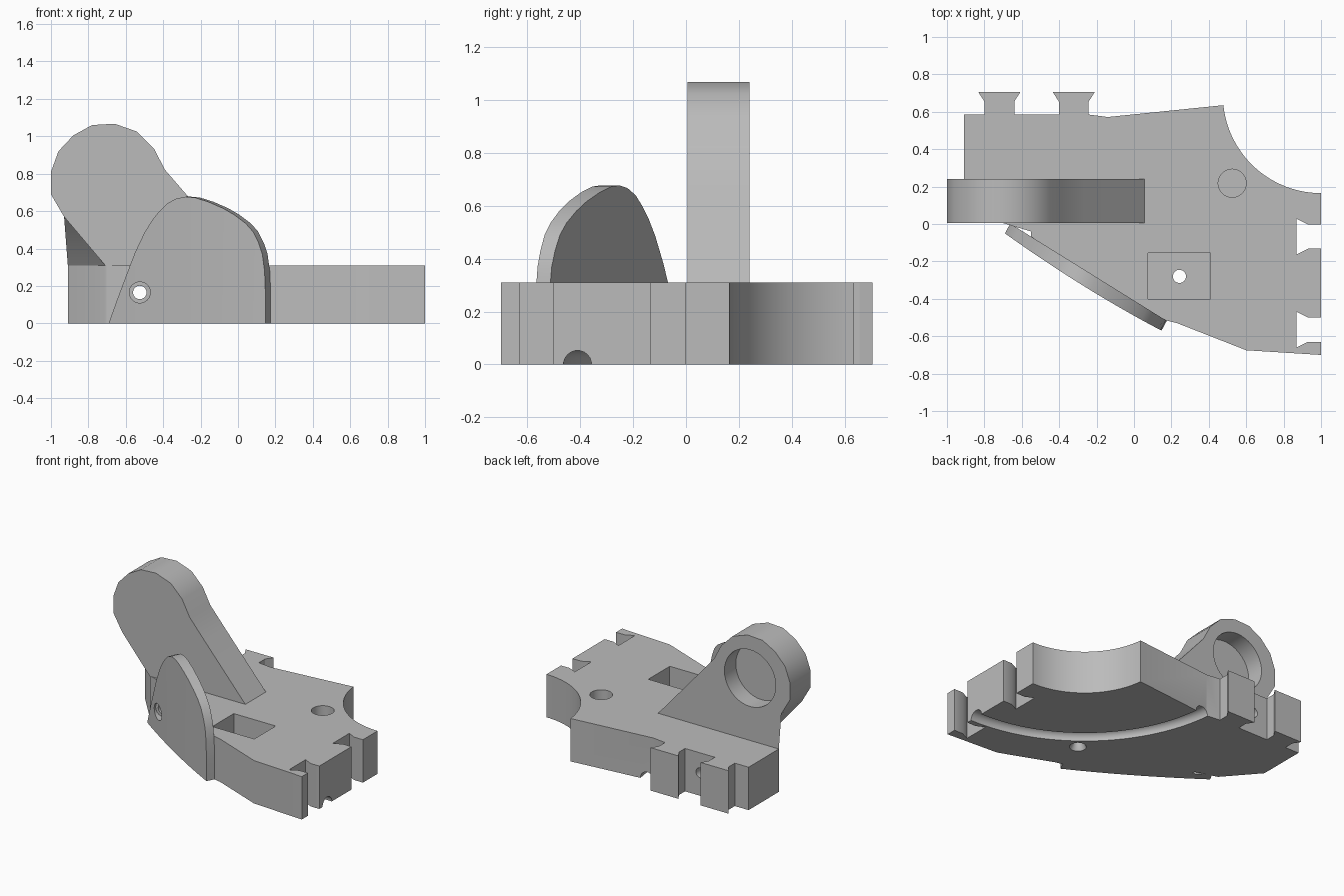
import bpy, bmesh, math
from mathutils import Matrix, Vector

if "Cube" in bpy.data.objects:
    bpy.data.objects.remove(bpy.data.objects["Cube"])

grey = bpy.data.materials.new("plain grey")
grey.use_nodes = True
colour = (0.5, 0.5, 0.5, 1)
grey.diffuse_color = colour
grey.node_tree.nodes["Principled BSDF"].inputs["Base Color"].default_value = colour


def finish(name, bm):
    bmesh.ops.recalc_face_normals(bm, faces=bm.faces)
    mesh = bpy.data.meshes.new(name)
    bm.to_mesh(mesh)
    bm.free()
    mesh.materials.append(grey)
    obj = bpy.data.objects.new(name, mesh)
    bpy.context.collection.objects.link(obj)
    return obj


def loft(name, first, second):
    """Solid between two matching loops of points."""
    bm = bmesh.new()
    a = [bm.verts.new(p) for p in first]
    b = [bm.verts.new(p) for p in second]
    bm.faces.new(a)
    bm.faces.new(b)
    for i in range(len(a)):
        j = (i + 1) % len(a)
        bm.faces.new((a[i], a[j], b[j], b[i]))
    return finish(name, bm)


def prism(name, outline, low, high):
    return loft(name, [(x, y, low) for x, y in outline], [(x, y, high) for x, y in outline])


def rod(name, start, end, radius, end_radius=None):
    start, end = Vector(start), Vector(end)
    axis = end - start
    turn = axis.to_track_quat('Z', 'Y').to_matrix().to_4x4()
    bm = bmesh.new()
    bmesh.ops.create_cone(bm, cap_ends=True, segments=40, radius1=radius,
                          radius2=end_radius or radius, depth=axis.length,
                          matrix=Matrix.Translation((start + end) / 2) @ turn)
    return finish(name, bm)


def select(obj):
    bpy.ops.object.select_all(action='DESELECT')
    obj.select_set(True)
    bpy.context.view_layer.objects.active = obj


def cut(obj, cutters):
    for cutter in cutters:
        cutter.hide_render = True
        mod = obj.modifiers.new("cut", 'BOOLEAN')
        mod.operation = 'DIFFERENCE'
        mod.solver = 'EXACT'
        mod.object = cutter
        select(obj)
        bpy.ops.object.modifier_apply(modifier=mod.name)
        bpy.data.objects.remove(cutter)


THICK = 0.31
CENTRE = Vector((1.0, 0.69))


def arc(radius, start, end, steps):
    return [(CENTRE.x + radius * math.cos(math.radians(start + (end - start) * i / steps)),
             CENTRE.y + radius * math.sin(math.radians(start + (end - start) * i / steps)))
            for i in range(steps + 1)]


# Base plate outline with dovetail tongues behind and dovetail slots at the side
def tongue(x):
    return [(x - .08, .585), (x - .08, .655), (x - .112, .705),
            (x + .112, .705), (x + .08, .655), (x + .08, .585)]


def slot(y):
    return [(1, y - .065), (.93, y - .065), (.87, y - .095),
            (.87, y + .095), (.93, y + .065), (1, y + .065)]


outline = [(-.91, .24), (-.91, .585)] + tongue(-.72) + tongue(-.322)
outline += [(-.14, .572)] + arc(.525, 186, 270, 28)
outline += slot(-.067)[::-1] + slot(-.565)[::-1]
outline += [(1, -.7), (.6, -.675), (.23, -.53), (.17, -.515), (-.55, -.08),
            (-.55, -.04), (-.7, .005), (-.71, .01)]
base = prism("base_plate", outline, 0, THICK)


# Curved wire channel on the underside
def channel():
    bm = bmesh.new()
    rings = []
    for x, y in arc(1.1, 165, 280, 60):
        out = (Vector((x, y)) - CENTRE).normalized()
        ring = []
        for k in range(20):
            t = math.tau * (k + .5) / 20
            p = Vector((x, y)) + out * .053 * math.cos(t)
            ring.append(bm.verts.new((p.x, p.y, .053 * math.sin(t))))
        rings.append(ring)
    for a, b in zip(rings, rings[1:]):
        for k in range(20):
            m = (k + 1) % 20
            bm.faces.new((a[k], a[m], b[m], b[k]))
    bm.faces.new(rings[0])
    bm.faces.new(rings[-1])
    return finish("channel_cutter", bm)


def bore():
    return rod("bore_cutter", (-.525, -.9, .165), (-.525, .9, .165), .036)


def counterbore():
    return rod("counterbore_cutter", (-.525, -.6, .165), (-.525, -.11, .165), .056)


# Pocket, screw holes and blind socket
pocket = prism("pocket_cutter", [(.075, -.4), (.41, -.4), (.41, -.155), (.075, -.155)], .13, .5)
cut(base, [pocket, channel(), bore(),
           rod("screw_cutter", (.243, -.28, -.1), (.243, -.28, .2), .035),
           rod("countersink_cutter", (.243, -.28, -.01), (.243, -.28, .04), .06, .035),
           rod("socket_cutter", (.525, .218, .2), (.525, .218, .5), .075)])

# Upright arm with a rounded head and a corner cut away at the front
head = [(-.93, .57), (-1, .69), (-1, .81), (-.96, .92), (-.88, 1.005), (-.78, 1.06),
        (-.66, 1.067), (-.54, 1.025), (-.45, .935), (-.39, .82), (-.26, .67), (.055, THICK)]
front = [(x, .005, z) for x, z in head] + [(-.71, .005, THICK)]
back = [(x, .24, z) for x, z in head] + [(-.91, .24, THICK)]
arm = loft("pivot_arm", front, back)
cut(arm, [rod("pivot_cutter", (-.68, .11, .76), (-.68, .5, .76), .205)])

# Bowed front shield, built in upright columns
rim = [(-.69, .004), (-.645, .13), (-.6, .25), (-.55, .38), (-.5, .485), (-.46, .55),
       (-.42, .6), (-.38, .64), (-.33, .667), (-.28, .677), (-.23, .672), (-.16, .65),
       (-.08, .615), (-.02, .58), (.04, .535), (.08, .49), (.11, .43), (.13, .37),
       (.142, .28), (.147, .15)]
bm = bmesh.new()
columns = []
for x, z in rim:
    t = (x + .69) / .837
    line = -.05 - .52 * t
    bow = .08 * t * (1 - t)
    columns.append([bm.verts.new(p) for p in (
        (x, line - bow, 0), (x, line - bow, z),
        (x + .028, line + .052, z), (x + .028, line + .052, 0))])
for a, b in zip(columns, columns[1:]):
    for k in range(4):
        m = (k + 1) % 4
        bm.faces.new((a[k], a[m], b[m], b[k]))
bm.faces.new(columns[0])
bm.faces.new(columns[-1])
shield = finish("front_shield", bm)
cut(shield, [bore(), counterbore()])

for part in (base, arm, shield):
    select(part)
    bpy.ops.object.shade_smooth_by_angle(angle=math.radians(32))
